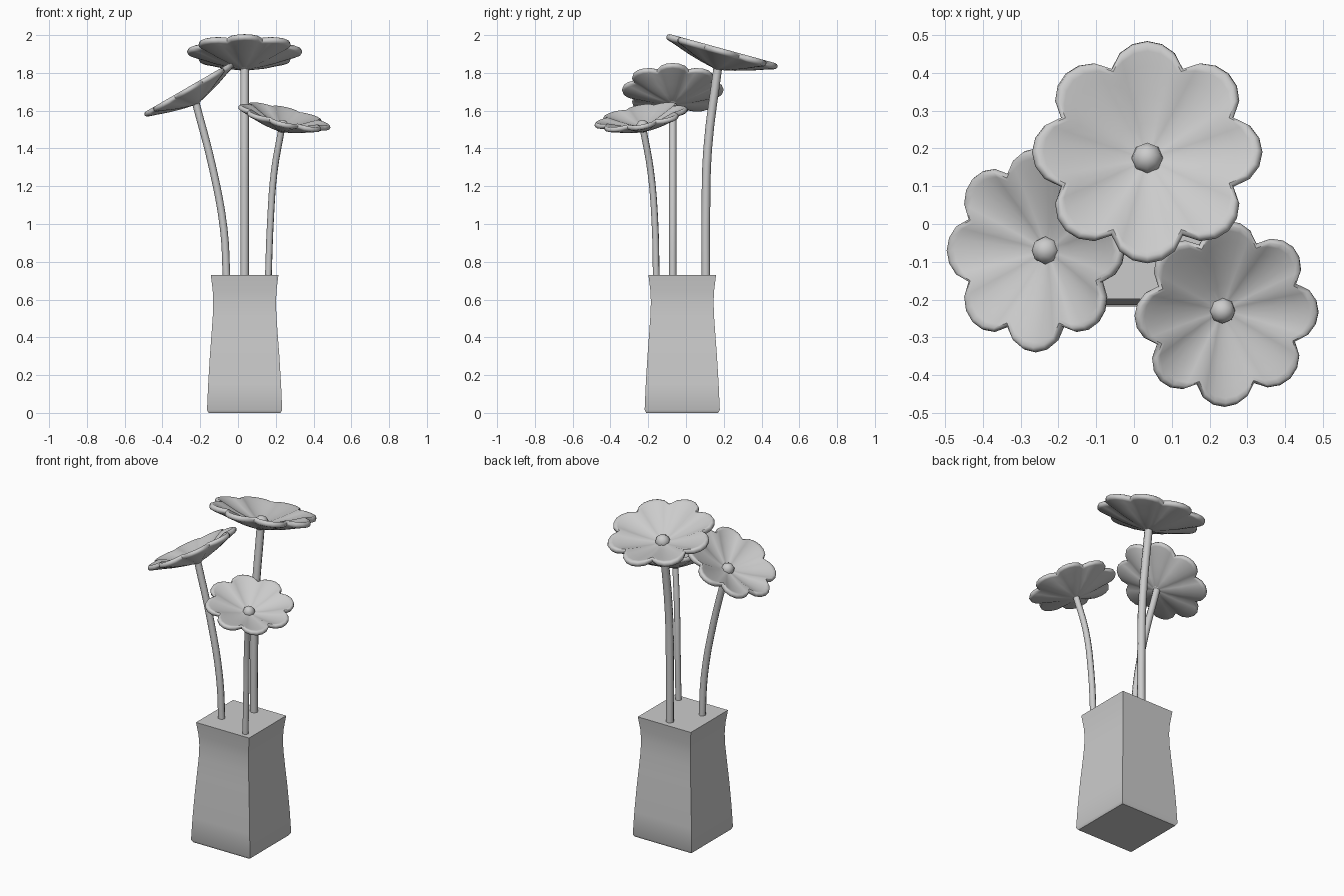
import bpy, bmesh, math
from mathutils import Vector

if "Cube" in bpy.data.objects:
    bpy.data.objects.remove(bpy.data.objects["Cube"], do_unlink=True)

grey = bpy.data.materials.new("light grey")
grey.use_nodes = True
COLOUR = (0.6, 0.6, 0.6, 1)
grey.diffuse_color = COLOUR
grey.node_tree.nodes["Principled BSDF"].inputs["Base Color"].default_value = COLOUR


def finish(obj, angle):
    """Give the object its colour and smooth shading."""
    if not obj.data.materials:
        obj.data.materials.append(grey)
    bpy.ops.object.select_all(action="DESELECT")
    obj.select_set(True)
    bpy.context.view_layer.objects.active = obj
    if obj.type == "CURVE":
        bpy.ops.object.convert(target="MESH")
        obj = bpy.context.object
    bpy.ops.object.shade_smooth_by_angle(angle=math.radians(angle))
    return obj


def loft(name, rings, angle):
    """Skin a list of equal rings of points and close both ends."""
    bm = bmesh.new()
    loops = [[bm.verts.new(p) for p in ring] for ring in rings]
    count = len(loops[0])
    for low, high in zip(loops, loops[1:]):
        for i in range(count):
            j = (i + 1) % count
            bm.faces.new((low[i], low[j], high[j], high[i]))
    for end in (loops[0], loops[-1]):
        hub = bm.verts.new(sum((v.co for v in end), Vector()) / count)
        for i in range(count):
            bm.faces.new((end[i], end[(i + 1) % count], hub))
    bmesh.ops.recalc_face_normals(bm, faces=bm.faces)
    mesh = bpy.data.meshes.new(name)
    bm.to_mesh(mesh)
    bm.free()
    obj = bpy.data.objects.new(name, mesh)
    bpy.context.collection.objects.link(obj)
    return finish(obj, angle)


# Square vase with a soft waist: (height, half width)
profile = [(0, 0.19), (0.015, 0.199), (0.15, 0.193), (0.3, 0.184), (0.42, 0.175),
           (0.52, 0.168), (0.59, 0.166), (0.65, 0.169), (0.73, 0.179)]
corners = [(-1, -1), (1, -1), (1, 1), (-1, 1)]
loft("vase", [[(0.035 + x * w, -0.02 + y * w, z) for x, y in corners]
              for z, w in profile], 40)


def petal_edge(a):
    """Outline radius of eight rounded petals."""
    return 0.81 + 0.19 * abs(math.cos(4 * a)) ** 0.75


# Flower head section: (fraction of outline, height), centre top over the rim to centre back
section = [(0.08, -0.2), (0.3, -0.15), (0.55, -0.08), (0.78, 0), (0.9, 0.04),
           (0.95, 0.055), (0.985, 0.04), (1, 0), (0.985, -0.04), (0.95, -0.055),
           (0.78, -0.11), (0.55, -0.19), (0.3, -0.26), (0.08, -0.31)]
STEPS = 48


def flower(label, centre, normal, radius, stem_radius, stem_points):
    turn = Vector((0, 0, 1)).rotation_difference(Vector(normal))
    centre = Vector(centre)

    def place(x, y, z):
        return centre + turn @ Vector((x, y, z)) * radius

    rings = []
    for t, h in section:
        ring = []
        for i in range(STEPS):
            a = math.tau * i / STEPS
            r = t * petal_edge(a)
            ring.append(place(r * math.cos(a), r * math.sin(a), h))
        rings.append(ring)
    loft(label + "_petals", rings, 50)

    # Round button in the middle of the petals
    bpy.ops.mesh.primitive_uv_sphere_add(segments=8, ring_count=6, radius=0.14 * radius,
                                         location=place(0, 0, -0.2))
    button = bpy.context.object
    button.name = label + "_button"
    button.rotation_euler = turn.to_euler()
    finish(button, 60)

    # Bent stem ending inside the flower head
    curve = bpy.data.curves.new(label + "_stem", "CURVE")
    curve.dimensions = "3D"
    curve.bevel_depth = stem_radius
    curve.bevel_resolution = 2
    curve.resolution_u = 4
    curve.use_fill_caps = True
    points = [Vector(p) for p in stem_points] + [place(0, 0, -0.25)]
    spline = curve.splines.new("BEZIER")
    spline.bezier_points.add(len(points) - 1)
    for knot, p in zip(spline.bezier_points, points):
        knot.co = p
        knot.handle_left_type = knot.handle_right_type = "AUTO"
    stem = bpy.data.objects.new(label + "_stem", curve)
    bpy.context.collection.objects.link(stem)
    finish(stem, 60)


flower("tall_flower", (0.035, 0.19, 1.912), (0, 0.265, 0.965), 0.305, 0.023,
       [(0.035, 0.105, 0.7), (0.035, 0.105, 1.05), (0.035, 0.115, 1.4)])
flower("right_flower", (-0.26, -0.07, 1.71), (-0.5, 0, 0.866), 0.27, 0.02,
       [(-0.06, -0.07, 0.7), (-0.075, -0.07, 0.97), (-0.135, -0.07, 1.3)])
flower("left_flower", (0.245, -0.238, 1.565), (0.23, -0.18, 1), 0.25, 0.018,
       [(0.16, -0.157, 0.7), (0.172, -0.165, 1.02), (0.192, -0.187, 1.28)])
